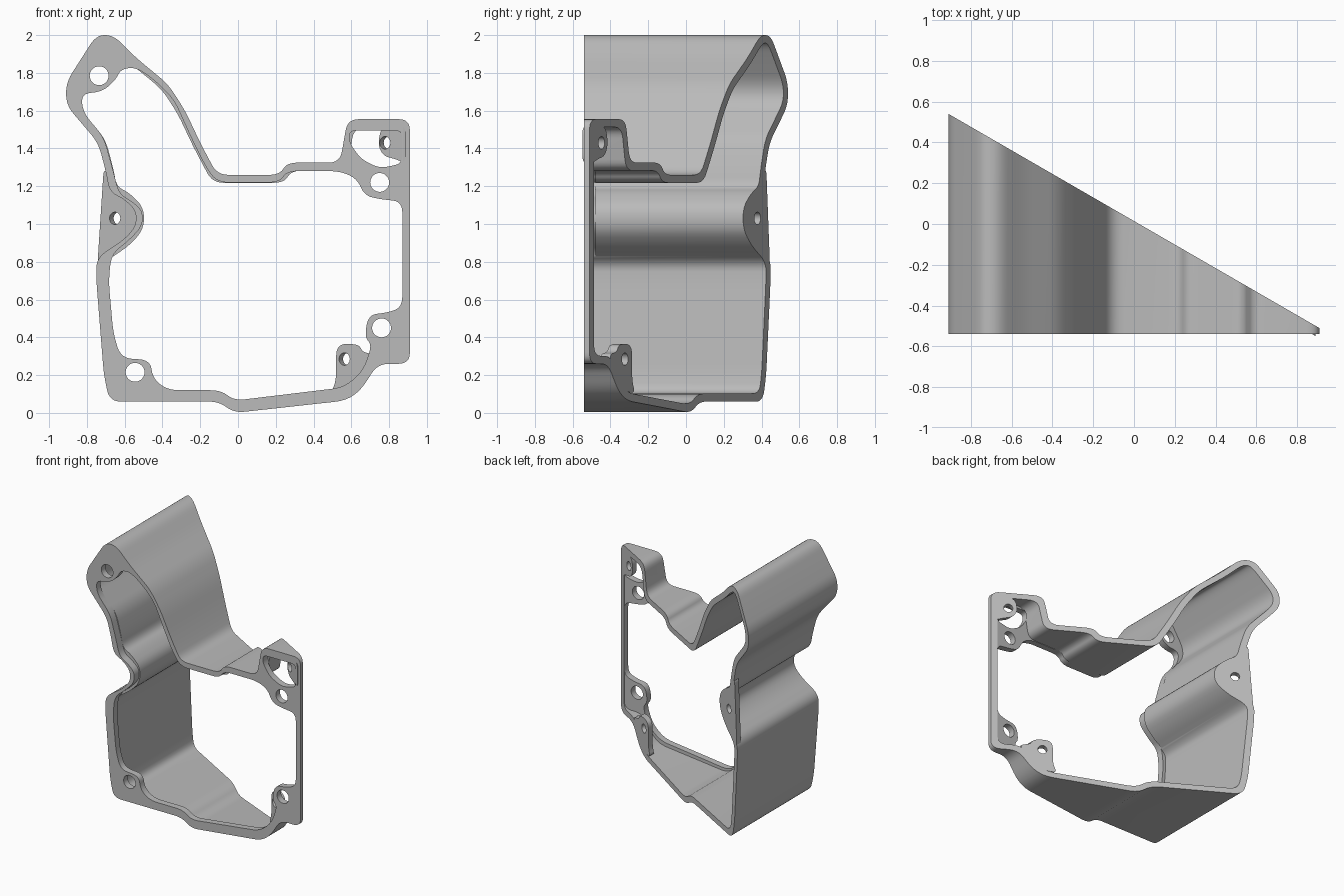
import bpy
import bmesh
import math
from mathutils import Vector, Matrix

FRONT = -0.54            # plane of the front face
FLANGE = 0.05            # thickness of the front flange and the rear lugs
WALL = 0.042             # thickness of the side wall
TILT = math.radians(30)  # slant of the rear face

default_cube = bpy.data.objects.get("Cube")
if default_cube:
    bpy.data.objects.remove(default_cube, do_unlink=True)

grey = bpy.data.materials.new("light grey metal")
grey.use_nodes = True
grey.diffuse_color = (0.5, 0.5, 0.5, 1)
grey.node_tree.nodes["Principled BSDF"].inputs["Base Color"].default_value = grey.diffuse_color


def rear(x):
    """Depth of the slanted rear face at a given x."""
    return 0.54 - math.tan(TILT) * (x + 0.91)


def rounded(points, reach=0.06, steps=6):
    """Replace every corner of a closed outline by a smooth curve."""
    points = [Vector(p) for p in points]
    result = []
    for i, corner in enumerate(points):
        before = points[i - 1] - corner
        after = points[(i + 1) % len(points)] - corner
        start = corner + before.normalized() * min(reach, before.length * 0.47)
        end = corner + after.normalized() * min(reach, after.length * 0.47)
        for k in range(steps + 1):
            t = k / steps
            result.append(start * (1 - t) ** 2 + corner * 2 * t * (1 - t) + end * t ** 2)
    return result


def inset(points, distance):
    """Move a closed clockwise outline inwards with mitred corners."""
    points = [Vector(p) for p in points]
    result = []
    for i, corner in enumerate(points):
        a = (corner - points[i - 1]).normalized()
        b = (points[(i + 1) % len(points)] - corner).normalized()
        normal_a, normal_b = Vector((a.y, -a.x)), Vector((b.y, -b.x))
        result.append(corner + (normal_a + normal_b) * distance / (1 + normal_a.dot(normal_b)))
    return result


def circle(x, z, radius, sides=32):
    angles = [math.tau * i / sides for i in range(sides)]
    return [Vector((x + radius * math.cos(a), z + radius * math.sin(a))) for a in angles]


def add_object(name, bm):
    bmesh.ops.recalc_face_normals(bm, faces=bm.faces[:])
    mesh = bpy.data.meshes.new(name)
    bm.to_mesh(mesh)
    bm.free()
    mesh.materials.append(grey)
    obj = bpy.data.objects.new(name, mesh)
    bpy.context.collection.objects.link(obj)
    return obj


def prism(name, outline, near, far):
    """Extrude an x-z outline between two depths, each a function of x."""
    bm = bmesh.new()
    front = [bm.verts.new((p.x, near(p.x), p.y)) for p in outline]
    back = [bm.verts.new((p.x, far(p.x), p.y)) for p in outline]
    bm.faces.new(front)
    bm.faces.new(back[::-1])
    for i in range(len(outline)):
        bm.faces.new((front[i - 1], front[i], back[i], back[i - 1]))
    return add_object(name, bm)


def rear_drill(x, z, radius):
    """Cylinder standing square to the slanted rear face."""
    bm = bmesh.new()
    turn = Matrix.Rotation(-TILT, 4, "Z") @ Matrix.Rotation(math.pi / 2, 4, "X")
    bmesh.ops.create_cone(bm, cap_ends=True, segments=32, radius1=radius, radius2=radius,
                          depth=0.3, matrix=Matrix.Translation((x, rear(x), z)) @ turn)
    return add_object("drill", bm)


def cut(obj, cutter):
    cutter.hide_render = True
    modifier = obj.modifiers.new("cut", "BOOLEAN")
    modifier.operation = "DIFFERENCE"
    modifier.solver = "EXACT"
    modifier.object = cutter
    bpy.context.view_layer.objects.active = obj
    bpy.ops.object.modifier_apply(modifier=modifier.name)
    bpy.data.objects.remove(cutter, do_unlink=True)


def finish(obj):
    bpy.ops.object.select_all(action="DESELECT")
    obj.select_set(True)
    bpy.context.view_layer.objects.active = obj
    bpy.ops.object.shade_smooth_by_angle(angle=math.radians(30))


# Outer silhouette of the housing, clockwise from the top
outer = [
    (-.75, 2), (-.66, 2), (-.54, 1.88), (-.37, 1.74), (-.28, 1.6), (-.2, 1.43),
    (-.11, 1.26), (.22, 1.26), (.26, 1.325), (.54, 1.325), (.58, 1.555),
    (.91, 1.555), (.91, .26), (.74, .26), (.65, .12), (.57, .065), (-.02, 0),
    (-.1, .06), (-.68, .06), (-.71, .2), (-.75, .7), (-.75, .82), (-.6, .92),
    (-.54, .99), (-.54, 1.07), (-.6, 1.13), (-.68, 1.17), (-.7, 1.28),
    (-.74, 1.43), (-.91, 1.63), (-.91, 1.75),
]

# Opening in the front flange, running around the screw bosses
opening = [
    (-.62, 1.82), (-.54, 1.83), (-.44, 1.76), (-.34, 1.66), (-.24, 1.44),
    (-.17, 1.3), (-.11, 1.22), (.22, 1.22), (.26, 1.28), (.54, 1.28),
    (.63, 1.24), (.67, 1.15), (.76, 1.13), (.87, 1.12), (.87, .56), (.79, .53),
    (.69, .52), (.67, .4), (.71, .36), (.66, .22), (.56, .135), (-.02, .065),
    (-.09, .12), (-.37, .12), (-.45, .18), (-.465, .28), (-.62, .29),
    (-.66, .42), (-.685, .7), (-.67, .84), (-.58, .91), (-.505, .99),
    (-.505, 1.07), (-.56, 1.12), (-.63, 1.16), (-.66, 1.28), (-.71, 1.46),
    (-.82, 1.59), (-.83, 1.69), (-.72, 1.7), (-.65, 1.76),
]

# Small window in the upper corner of the front flange
window = [(.59, 1.495), (.87, 1.495), (.87, 1.32), (.75, 1.295), (.65, 1.345), (.59, 1.43)]

# Housing: wall, front flange and the screw holes in it
housing = prism("housing", rounded(outer), lambda x: FRONT, rear)
cut(housing, prism("cavity", rounded(inset(outer, WALL)),
                   lambda x: FRONT + FLANGE, lambda x: rear(x) + 0.2))
front_cuts = [rounded(opening), rounded(window, 0.04)]
for x, z in [(-.735, 1.785), (-.545, .215), (.75, 1.22), (.76, .45)]:
    front_cuts.append(circle(x, z, 0.05))
for outline in front_cuts:
    cut(housing, prism("front_cutter", outline, lambda x: FRONT - 0.1,
                       lambda x: FRONT + FLANGE + 0.01))
finish(housing)

# Rear lugs: thin plates flush with the slanted face, each with one hole
lugs = {
    "side_lug": ((-.63, 1.03), [
        (-.71, 1.31), (-.67, 1.19), (-.59, 1.13), (-.52, 1.06), (-.52, 1),
        (-.6, .91), (-.7, .85), (-.745, .77)]),
    "lower_lug": ((.585, .285), [
        (.49, .1), (.52, .17), (.52, .365), (.64, .365), (.66, .32),
        (.73, .31), (.69, .23), (.6, .12)]),
    "upper_lug": ((.8, 1.43), [
        (.76, 1.52), (.74, 1.42), (.77, 1.36), (.83, 1.345), (.89, 1.32), (.89, 1.53)]),
}
for name, (hole, outline) in lugs.items():
    lug = prism(name, rounded(outline), lambda x: rear(x) - FLANGE, rear)
    cut(lug, rear_drill(*hole, 0.033))
    finish(lug)
